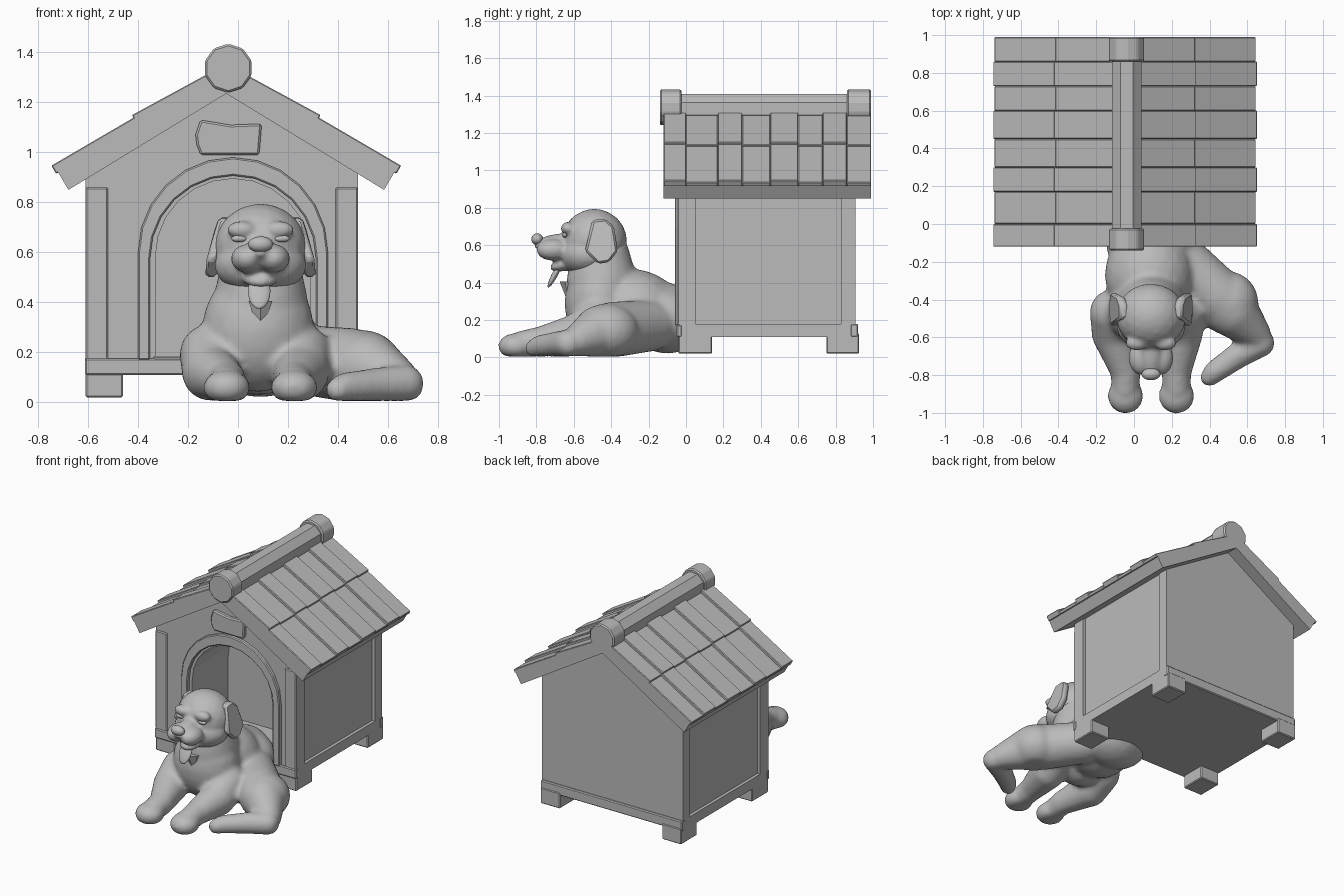
import bpy, bmesh, math
from mathutils import Vector, Matrix

if "Cube" in bpy.data.objects:
    bpy.data.objects.remove(bpy.data.objects["Cube"])

grey = bpy.data.materials.new("plain grey")
grey.use_nodes = True
grey.diffuse_color = (0.5, 0.5, 0.5, 1)
grey.node_tree.nodes["Principled BSDF"].inputs["Base Color"].default_value = grey.diffuse_color


def finish(name, bm, bevel=0.0, smooth=0):
    bmesh.ops.recalc_face_normals(bm, faces=bm.faces)
    mesh = bpy.data.meshes.new(name)
    bm.to_mesh(mesh)
    bm.free()
    ob = bpy.data.objects.new(name, mesh)
    bpy.context.collection.objects.link(ob)
    mesh.materials.append(grey)
    if bevel:
        mod = ob.modifiers.new("bevel", "BEVEL")
        mod.width, mod.segments = bevel, 1
    if smooth:
        select(ob)
        bpy.ops.object.shade_smooth_by_angle(angle=math.radians(smooth))
    return ob


def select(ob):
    bpy.ops.object.select_all(action="DESELECT")
    ob.select_set(True)
    bpy.context.view_layer.objects.active = ob


def prism(name, outline, y0, y1, bevel=0.0, smooth=0):
    """Extrude an (x, z) outline along y."""
    bm = bmesh.new()
    face = bm.faces.new([bm.verts.new((x, y0, z)) for x, z in outline])
    new = bmesh.ops.extrude_face_region(bm, geom=[face])["geom"]
    bmesh.ops.translate(bm, vec=(0, y1 - y0, 0), verts=[v for v in new if isinstance(v, bmesh.types.BMVert)])
    return finish(name, bm, bevel, smooth)


def box(name, x0, x1, y0, y1, z0, z1, bevel=0.006):
    return prism(name, [(x0, z0), (x1, z0), (x1, z1), (x0, z1)], y0, y1, bevel)


def arch(cx, r, spring, floor, n=12):
    top = [(cx + r * math.cos(math.pi * i / n), spring + r * math.sin(math.pi * i / n)) for i in range(n + 1)]
    return [(cx + r, floor)] + top + [(cx - r, floor)]


def ring(name, cx, cz, r, y0, y1, n, bevel=0.0):
    pts = [(cx + r * math.cos(2 * math.pi * (i + .5) / n), cz + r * math.sin(2 * math.pi * (i + .5) / n)) for i in range(n)]
    return prism(name, pts, y0, y1, bevel)


# House walls
L, R, C = -0.61, 0.48, -0.047


def gable(inset):
    return [(L + inset, .11), (R - inset, .11), (R - inset, .95), (C, 1.27), (L + inset, .93)]


front = prism("front_wall", gable(0), -.035, .05)
core = prism("house_core", gable(.022), .045, .85)
prism("back_wall", gable(0), .83, .905)
cutter = prism("door_cutter", arch(-.02, .31, .585, .18), -.2, .36)
for wall in (front, core):
    mod = wall.modifiers.new("doorway", "BOOLEAN")
    mod.operation, mod.object, mod.solver = "DIFFERENCE", cutter, "EXACT"
    select(wall)
    bpy.ops.object.modifier_apply(modifier="doorway")
bpy.data.objects.remove(cutter)

# Door surround, corner boards, skirting, feet
prism("door_frame", arch(-.02, .38, .6, .17) + arch(-.02, .332, .575, .17)[::-1], -.06, -.02, .006)
box("door_sill", -.34, .3, -.045, .02, .165, .185)
for side, x0, x1 in (("right", L, L + .09), ("left", R - .09, R)):
    box(side + "_corner_board", x0, x1, -.045, 0, .17, .86)
    sx = L if side == "right" else R - .025
    box(side + "_skirting", sx, sx + .025, 0, .88, .11, .18, 0)
    fx = L if side == "right" else R - .15
    box(side + "_front_foot", fx, fx + .15, -.04, .14, .02, .13)
    box(side + "_back_foot", fx, fx + .15, .75, .925, .02, .13)
box("front_skirting", L - .003, R + .003, -.05, -.02, .11, .175)
box("back_skirting", L - .003, R + .003, .88, .92, .11, .18)
prism("name_plaque", [(-.15, .99), (.085, .99), (.095, 1.115), (-.03, 1.11),
                      (-.15, 1.13), (-.17, 1.07), (-.165, 1.03)], -.065, -.03, .008)

# Roof: boards with two rows of tiles of alternating height
edges = (-.12, .0, .17, .3, .45, .6, .73, .86, .99)


def roof_point(s, along, up):
    """Along runs down the slope from the ridge, up is off the board."""
    a = math.radians(30.3)
    return (C + s * (along * math.cos(a) + up * math.sin(a)), 1.335 - along * math.sin(a) + up * math.cos(a))


for s, side in ((1, "left"), (-1, "right")):
    prism(side + "_roof_board", [roof_point(s, *p) for p in ((0, 0), (.79, 0), (.79, -.1), (.0, -.085))], -.12, .99)
    for i in range(8):
        h = .018 if i % 2 == 0 else .004
        for row, a0, a1 in (("upper", .03, .42), ("lower", .40, .80)):
            lift = .012 if row == "upper" else 0
            shape = ((a0, -.02), (a0, h), (a1, h + lift), (a1, -.02))
            prism(f"{side}_{row}_tile_{i + 1}", [roof_point(s, *p) for p in shape],
                  edges[i], edges[i + 1], .004)
ring("ridge_beam", C + .008, 1.33, .085, -.1, .95, 8)
ring("ridge_front_cap", C + .008, 1.337, .098, -.14, -.025, 10, .008)
ring("ridge_back_cap", C + .008, 1.337, .098, .86, .99, 10, .008)


# Dog: overlapping rounded masses fused into one skin
def ball(bm, centre, size, tilt=0.0):
    m = Matrix.Translation(centre) @ Matrix.Rotation(math.radians(tilt), 4, "X") @ Matrix.Diagonal((*size, 1))
    bmesh.ops.create_icosphere(bm, subdivisions=3, radius=1, matrix=m)


def limb(bm, *knots):
    """Chain of balls through (x, y, z, radius) knots."""
    for a, b in zip(knots, knots[1:]):
        for i in range(7):
            x, y, z, r = Vector(a).lerp(Vector(b), i / 6)
            ball(bm, (x, y, z), (r, r, r))


def skin(name, bm, voxel, rounds):
    ob = finish(name, bm)
    mod = ob.modifiers.new("fuse", "REMESH")
    mod.mode, mod.voxel_size, mod.use_smooth_shade = "VOXEL", voxel, True
    mod = ob.modifiers.new("soften", "SMOOTH")
    mod.factor, mod.iterations = .5, rounds
    return ob


# Trunk with all legs
bm = bmesh.new()
ball(bm, (.09, -.1, .2), (.24, .2, .18))
ball(bm, (.08, -.27, .25), (.235, .26, .22), -12)
ball(bm, (.08, -.46, .29), (.225, .19, .25))
limb(bm, (.09, -.45, .4, .19), (.09, -.46, .54, .16))
limb(bm, (.09, -.22, .27, .17), (.09, -.06, .21, .17))
for x0, x1, x2 in ((-.11, -.11, -.045), (.25, .25, .225)):
    limb(bm, (x0, -.47, .19, .125), (x1, -.58, .12, .115), (x2, -.78, .085, .08), (x2, -.87, .07, .075))
    ball(bm, (x2, -.91, .06), (.095, .095, .07))
limb(bm, (.26, -.2, .17, .14), (.44, -.38, .15, .15), (.52, -.46, .14, .14), (.64, -.58, .09, .085))
ball(bm, (.5, -.42, .14), (.16, .17, .15))
limb(bm, (.67, -.63, .075, .075), (.56, -.69, .07, .07), (.43, -.78, .06, .06), (.4, -.81, .05, .05))
for v in bm.verts:
    v.co.z = max(v.co.z, .005)
skin("dog_body", bm, .017, 4)

# Head with muzzle, cheeks, brows and jaw
bm = bmesh.new()
ball(bm, (.09, -.49, .62), (.185, .175, .175))
ball(bm, (.09, -.53, .55), (.185, .15, .12))
for s in (-1, 1):
    ball(bm, (.09 + s * .052, -.71, .575), (.066, .09, .058))
    ball(bm, (.09 + s * .075, -.63, .69), (.06, .04, .035))
ball(bm, (.09, -.69, .615), (.058, .125, .045), 8)
ball(bm, (.09, -.64, .5), (.075, .09, .035), 15)
skin("dog_head", bm, .012, 3)

# Nose, closed eyes, tongue, collar tuft
bm = bmesh.new()
ball(bm, (.09, -.795, .632), (.05, .032, .032))
finish("dog_nose", bm, smooth=60)
for s, side in ((-1, "right"), (1, "left")):
    bm = bmesh.new()
    ball(bm, (.09 + s * .085, -.648, .655), (.032, .014, .014))
    finish(side + "_eye", bm, smooth=60)
bm = bmesh.new()
ball(bm, (.085, -.7, .445), (.045, .016, .08), -28)
finish("dog_tongue", bm, smooth=60)
bm = bmesh.new()
bmesh.ops.create_cone(bm, cap_ends=True, segments=6, radius1=.012, radius2=.055, depth=.11,
                      matrix=Matrix.Translation((.09, -.62, .35)))
finish("chest_tuft", bm)

# Floppy ears: flat outline in the side plane, thickened and flared outwards
ear = ((-.5, .735), (-.43, .74), (-.385, .7), (-.365, .57), (-.41, .51), (-.47, .5), (-.54, .57))
for s, side in ((-1, "right"), (1, "left")):
    bm = bmesh.new()
    flare = lambda z: .09 + s * (.165 + .055 * min(1, (.74 - z) / .12))
    face = bm.faces.new([bm.verts.new((flare(z), y, z)) for y, z in ear])
    new = bmesh.ops.extrude_face_region(bm, geom=[face])["geom"]
    bmesh.ops.translate(bm, vec=(-s * .045, 0, 0), verts=[v for v in new if isinstance(v, bmesh.types.BMVert)])
    finish(side + "_ear", bm, .012, 50)
